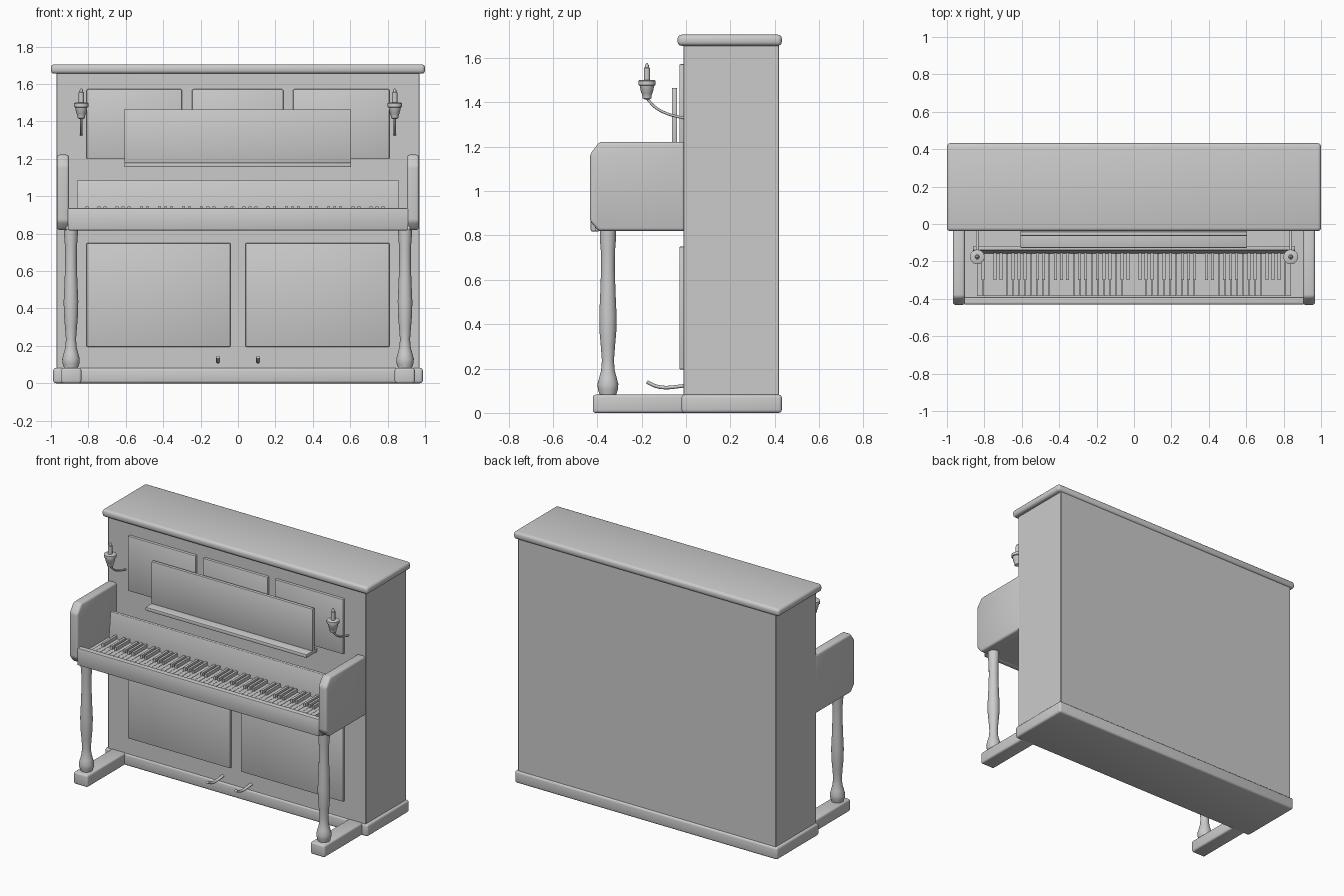
import bpy, bmesh, math
from mathutils import Vector, Matrix

if "Cube" in bpy.data.objects:
    bpy.data.objects.remove(bpy.data.objects["Cube"])

grey = bpy.data.materials.new("plain_grey")
grey.diffuse_color = (0.6, 0.6, 0.6, 1)
grey.use_nodes = True
grey.node_tree.nodes["Principled BSDF"].inputs["Base Color"].default_value = grey.diffuse_color


def finish(name, bm, angle=35):
    bmesh.ops.recalc_face_normals(bm, faces=bm.faces)
    me = bpy.data.meshes.new(name)
    bm.to_mesh(me)
    bm.free()
    me.polygons.foreach_set("use_smooth", [True] * len(me.polygons))
    me.set_sharp_from_angle(angle=math.radians(angle))
    me.materials.append(grey)
    ob = bpy.data.objects.new(name, me)
    bpy.context.collection.objects.link(ob)
    return ob


def add_box(bm, x0, x1, y0, y1, z0, z1):
    m = Matrix.Translation(((x0 + x1) / 2, (y0 + y1) / 2, (z0 + z1) / 2)) @ \
        Matrix.Diagonal((x1 - x0, y1 - y0, z1 - z0, 1))
    bmesh.ops.create_cube(bm, size=1, matrix=m)


def round_edges(bm, r, seg=3):
    if r:
        bmesh.ops.bevel(bm, geom=bm.edges[:], offset=r, segments=seg, profile=0.5,
                        affect='EDGES', clamp_overlap=True)


def box(name, x0, x1, y0, y1, z0, z1, r=0.0, seg=3):
    bm = bmesh.new()
    add_box(bm, x0, x1, y0, y1, z0, z1)
    round_edges(bm, r, seg)
    return finish(name, bm)


def prism(name, x0, x1, yz, r=0.0):
    """Side profile (y, z) extruded along x."""
    bm = bmesh.new()
    f = bm.faces.new([bm.verts.new((x0, y, z)) for y, z in yz])
    g = bmesh.ops.extrude_face_region(bm, geom=[f])["geom"]
    bmesh.ops.translate(bm, vec=(x1 - x0, 0, 0),
                        verts=[v for v in g if isinstance(v, bmesh.types.BMVert)])
    bmesh.ops.recalc_face_normals(bm, faces=bm.faces)
    round_edges(bm, r)
    return finish(name, bm)


def skin(bm, rings):
    """Bridge rings of points and cap both ends."""
    vs = [[bm.verts.new(p) for p in ring] for ring in rings]
    n = len(vs[0])
    for a, b in zip(vs, vs[1:]):
        for i in range(n):
            bm.faces.new((a[i], a[(i + 1) % n], b[(i + 1) % n], b[i]))
    bm.faces.new(vs[0])
    bm.faces.new(vs[-1])


def lathe(name, x, y, profile, n=24):
    bm = bmesh.new()
    skin(bm, [[(x + r * math.cos(2 * math.pi * i / n), y + r * math.sin(2 * math.pi * i / n), z)
               for i in range(n)] for z, r in profile])
    return finish(name, bm, 40)


def tube(name, x, path, rx, rt, n=12):
    """Elliptical tube along a smoothed path of (y, z) points."""
    p = [Vector(q) for q in path]
    for _ in range(2):  # corner cutting
        q = [p[0]]
        for a, b in zip(p, p[1:]):
            q += [a.lerp(b, 0.25), a.lerp(b, 0.75)]
        p = q + [p[-1]]
    rings = []
    for i, c in enumerate(p):
        t = (p[min(i + 1, len(p) - 1)] - p[max(i - 1, 0)]).normalized()
        nrm = Vector((-t.y, t.x))
        ring = []
        for k in range(n):
            a = 2 * math.pi * k / n
            o = c + nrm * rt * math.sin(a)
            ring.append((x + rx * math.cos(a), o.x, o.y))
        rings.append(ring)
    bm = bmesh.new()
    skin(bm, rings)
    return finish(name, bm, 50)


# Cabinet, lid and plinth
box("cabinet", -0.97, 0.97, -0.012, 0.42, 0.06, 1.67, 0.003, 1)
box("lid", -1.0, 1.0, -0.038, 0.432, 1.655, 1.705, 0.018)
box("plinth", -0.988, 0.988, -0.02, 0.432, 0.0, 0.082, 0.014)

# Front panels
for name, x0, x1, z0, z1 in (("upper_panel_left", -0.81, -0.30, 1.198, 1.572),
                             ("upper_panel_middle", -0.245, 0.242, 1.198, 1.572),
                             ("upper_panel_right", 0.295, 0.81, 1.198, 1.572),
                             ("lower_panel_left", -0.81, -0.04, 0.195, 0.75),
                             ("lower_panel_right", 0.04, 0.81, 0.195, 0.75)):
    box(name, x0, x1, -0.03, 0.0, z0, z1, 0.006, 2)

# Music desk and its shelf
box("music_desk", -0.607, 0.605, -0.064, -0.04, 1.17, 1.465, 0.005, 2)
box("music_shelf", -0.607, 0.605, -0.128, -0.01, 1.155, 1.18, 0.005, 2)

# Key bed, front rail and tilted fallboard
box("key_bed", -0.92, 0.92, -0.41, 0.0, 0.82, 0.885)
box("key_rail", -0.91, 0.91, -0.43, -0.39, 0.818, 0.936, 0.007, 2)
prism("fallboard", -0.862, 0.862,
      [(-0.162, 0.88), (-0.14, 1.085), (-0.117, 1.085), (-0.135, 0.88)], 0.004)

# Keyboard: 52 white keys, black keys following the octave pattern from A
bm_w, bm_b = bmesh.new(), bmesh.new()
w = 1.68 / 52
for i in range(52):
    x = -0.84 + i * w
    add_box(bm_w, x + 0.001, x + w - 0.001, -0.386, -0.145, 0.88, 0.922)
    if i < 51 and i % 7 in (0, 2, 3, 5, 6):
        add_box(bm_b, x + w - 0.008, x + w + 0.008, -0.30, -0.145, 0.915, 0.945)
finish("white_keys", bm_w)
finish("black_keys", bm_b)

# Paired parts on both sides
cheek = [(-0.433, 0.865), (-0.433, 1.165), (-0.39, 1.222),
         (-0.005, 1.222), (-0.005, 0.82), (-0.395, 0.82)]
leg = [(0.07, 0.036), (0.085, 0.038), (0.105, 0.045), (0.13, 0.047), (0.16, 0.039),
       (0.19, 0.031), (0.235, 0.027), (0.3, 0.032), (0.37, 0.038), (0.44, 0.039),
       (0.55, 0.034), (0.65, 0.031), (0.73, 0.032), (0.78, 0.036), (0.83, 0.037)]
holder = [(1.412, 0.008), (1.418, 0.02), (1.438, 0.022), (1.443, 0.026), (1.475, 0.033),
          (1.478, 0.039), (1.497, 0.039), (1.5, 0.034), (1.5, 0.015)]
candle = [(1.495, 0.014), (1.555, 0.014), (1.558, 0.009), (1.568, 0.008), (1.577, 0.002)]
for s, side in ((-1, "left"), (1, "right")):
    a, b = sorted((s * 0.904, s * 0.968))
    prism("key_cheek_" + side, a, b, cheek, 0.014)
    lathe("front_leg_" + side, s * 0.893, -0.352, leg)
    a, b = sorted((s * 0.838, s * 0.945))
    box("foot_" + side, a, b, -0.42, 0.0, 0.0, 0.082, 0.012)
    lathe("candle_holder_" + side, s * 0.838, -0.176, holder)
    lathe("candle_" + side, s * 0.838, -0.176, candle, 16)
    tube("candle_arm_" + side, s * 0.838,
         [(-0.176, 1.418), (-0.14, 1.375), (-0.08, 1.345), (-0.005, 1.328)], 0.007, 0.006)
    tube("pedal_" + side, s * 0.107,
         [(-0.176, 0.14), (-0.14, 0.12), (-0.09, 0.112), (-0.01, 0.122)], 0.011, 0.008)
